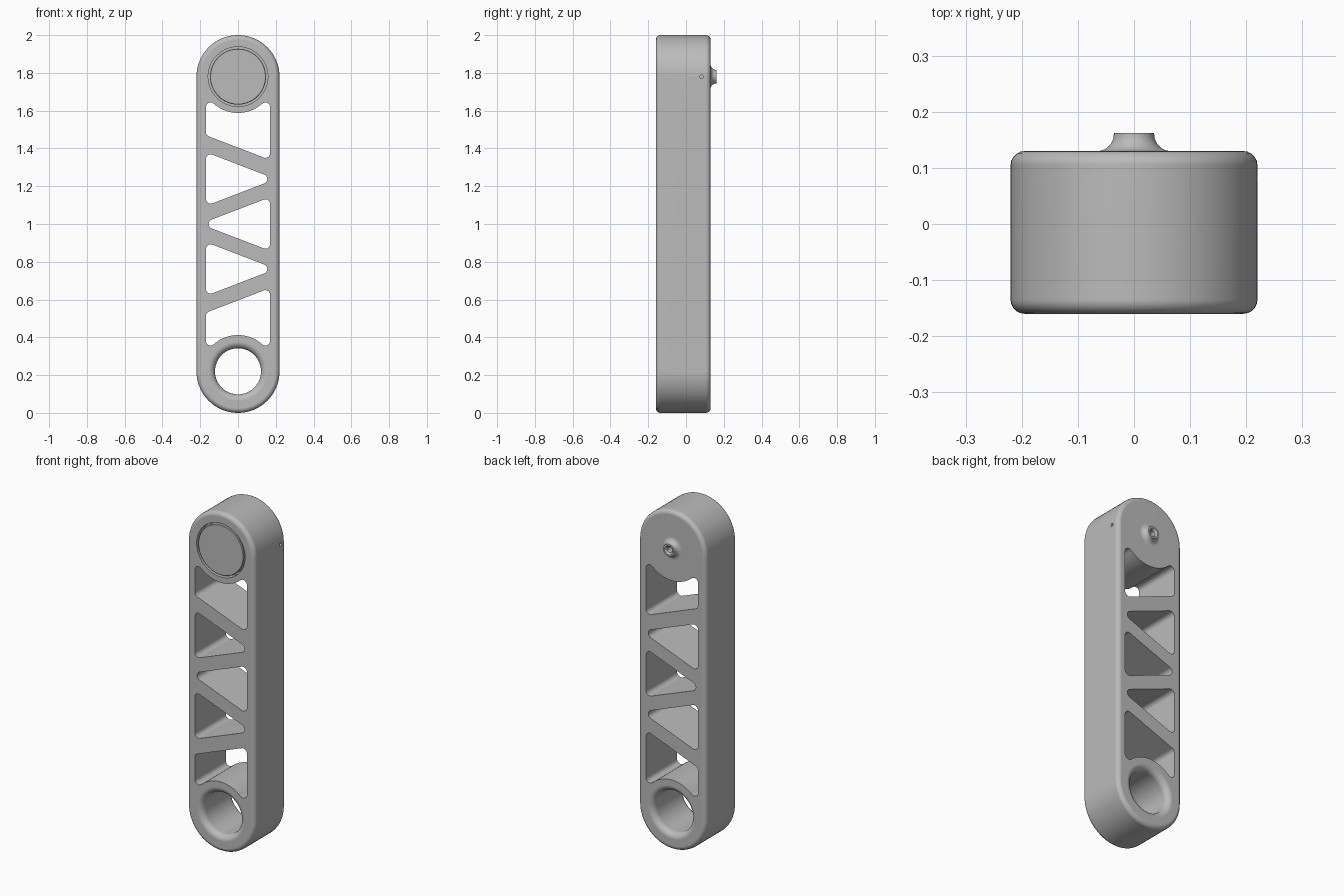
import bpy, bmesh
from math import pi, sin, cos, sqrt, atan2, radians
from mathutils import Vector, Matrix

cube = bpy.data.objects.get("Cube")
if cube:
    bpy.data.objects.remove(cube, do_unlink=True)

FRONT, BACK = -0.16, 0.13        # depth of the arm
RAD, LOW, HIGH = 0.22, 0.22, 1.78  # end radius and end centres
WALL, FIL, HUB = 0.17, 0.025, 0.192

grey = bpy.data.materials.new("plain grey")
grey.use_nodes = True
colour = (0.5, 0.5, 0.5, 1)
grey.diffuse_color = colour
grey.node_tree.nodes["Principled BSDF"].inputs["Base Color"].default_value = colour


def finish(name, bm):
    bmesh.ops.recalc_face_normals(bm, faces=bm.faces)
    mesh = bpy.data.meshes.new(name)
    bm.to_mesh(mesh)
    bm.free()
    mesh.materials.append(grey)
    obj = bpy.data.objects.new(name, mesh)
    bpy.context.collection.objects.link(obj)
    return obj


def arc(cx, cz, r, a0, a1, n=8):
    return [(cx + r * cos(a0 + (a1 - a0) * i / n),
             cz + r * sin(a0 + (a1 - a0) * i / n)) for i in range(n + 1)]


def fillet(before, corner, after, r=FIL):
    """Rounded corner between two straight edges."""
    p = Vector(corner)
    u = (Vector(before) - p).normalized()
    v = (Vector(after) - p).normalized()
    half = u.angle(v) / 2
    c = p + (u + v).normalized() * r / sin(half)
    t0, t1 = p + u * r / abs(sin(half) / cos(half)) - c, p + v * r / abs(sin(half) / cos(half)) - c
    a0, a1 = atan2(t0.y, t0.x), atan2(t1.y, t1.x)
    sweep = (a1 - a0 + pi) % (2 * pi) - pi
    return arc(c.x, c.y, r, a0, a0 + sweep)


def prism(name, outline, y0, y1, bevel=0):
    """Extrude an x-z outline along y, optionally rounding both rims."""
    bm = bmesh.new()
    face = bm.faces.new([bm.verts.new((x, y0, z)) for x, z in outline])
    ext = bmesh.ops.extrude_face_region(bm, geom=[face])["geom"]
    for v in ext:
        if isinstance(v, bmesh.types.BMVert):
            v.co.y = y1
    if bevel:
        rims = [e for e in bm.edges if abs(e.verts[0].co.y - e.verts[1].co.y) < 1e-5]
        bmesh.ops.bevel(bm, geom=rims, offset=bevel, segments=5, profile=0.5, affect='EDGES')
    return finish(name, bm)


def lathe(name, profile, cz, steps=64):
    """Turn an (r, y) profile around the y direction at height cz."""
    bm = bmesh.new()
    verts = [bm.verts.new((r, y, cz)) for r, y in profile]
    edges = [bm.edges.new(pair) for pair in zip(verts, verts[1:])]
    bmesh.ops.spin(bm, geom=verts + edges, cent=(0, 0, cz), axis=(0, 1, 0),
                   angle=2 * pi, steps=steps)
    bmesh.ops.remove_doubles(bm, verts=bm.verts, dist=1e-5)
    return finish(name, bm)


def smooth(obj):
    bpy.ops.object.select_all(action='DESELECT')
    obj.select_set(True)
    bpy.context.view_layer.objects.active = obj
    bpy.ops.object.shade_smooth_by_angle(angle=radians(35))


# arm: a long rounded block
outline = arc(0, HIGH, RAD, 0, pi, 32) + arc(0, LOW, RAD, pi, 2 * pi, 32)
arm = prism("arm", outline, FRONT, BACK, 0.025)
cutters = []

# triangular lightening pockets, alternating sides
for i, zc in enumerate((1.238, 1.0, 0.762)):
    side = -1 if i % 2 == 0 else 1
    tri = [(side * WALL, zc + 0.142), (side * WALL, zc - 0.142), (-side * 0.2, zc)]
    pts = []
    for k in range(3):
        pts += fillet(tri[k - 1], tri[k], tri[(k + 1) % 3])
    cutters.append(prism("pocket_cutter", pts, -0.3, 0.3))

# end pockets, each curving round its hub
cx = WALL - FIL
drop = sqrt((HUB + FIL) ** 2 - cx ** 2)
left, right = (-WALL, 1.47), (WALL, 1.339)
tilt = atan2(drop, cx)
end = (fillet((-WALL, 1.6), left, right) + fillet(left, right, (WALL, 1.6))
       + arc(cx, HIGH - drop, FIL, 0, pi - tilt)
       + arc(0, HIGH, HUB, -tilt, tilt - pi, 20)[1:-1]
       + arc(-cx, HIGH - drop, FIL, tilt, pi))
cutters.append(prism("pocket_cutter", end, -0.3, 0.3))
cutters.append(prism("pocket_cutter", [(x, 2 - z) for x, z in end], -0.3, 0.3))

# lower bore with rounded lips
BORE, LIP = 0.122, 0.035
front_lip = [(BORE + LIP - r, FRONT + LIP + y) for r, y in
             arc(0, 0, LIP, -pi / 2, 0, 6)]
back_lip = [(BORE + LIP - r, BACK - LIP + y) for r, y in
            arc(0, 0, LIP, 0, pi / 2, 6)]
rim = BORE + LIP
cutters.append(lathe("bore_cutter", [(0, -0.3), (rim, -0.3)] + front_lip + back_lip
                     + [(rim, 0.3), (0, 0.3)], LOW))

# recess for the disc, socket for the boss, side pin hole
cutters.append(lathe("recess_cutter", [(0, -0.3), (0.158, -0.3), (0.158, FRONT + 0.04),
                                       (0, FRONT + 0.04)], HIGH))
cutters.append(lathe("socket_cutter", [(0, 0.3), (0.026, 0.3), (0.026, 0.06), (0, 0.06)], HIGH))
bm = bmesh.new()
bmesh.ops.create_cone(bm, cap_ends=True, segments=16, radius1=0.009, radius2=0.009, depth=0.1,
                      matrix=Matrix.Translation((0.22, 0.082, HIGH)) @ Matrix.Rotation(pi / 2, 4, 'Y'))
cutters.append(finish("pin_hole_cutter", bm))

# apply the cuts
for cutter in cutters:
    mod = arm.modifiers.new("cut", 'BOOLEAN')
    mod.operation, mod.solver, mod.object = 'DIFFERENCE', 'EXACT', cutter
bpy.context.view_layer.objects.active = arm
for mod in list(arm.modifiers):
    bpy.ops.object.modifier_apply(modifier=mod.name)
for cutter in cutters:
    bpy.data.objects.remove(cutter, do_unlink=True)

# front disc sitting in its recess
disc = lathe("front_disc", [(0, FRONT), (0.145, FRONT), (0.148, FRONT + 0.003),
                            (0.148, FRONT + 0.045), (0, FRONT + 0.045)], HIGH)

# flared boss on the back with a countersunk bore
flare = arc(0.066, BACK + 0.03, 0.03, -pi / 2, -pi, 8)
boss = lathe("back_boss", [(0, 0.065), (0.024, 0.065), (0.024, 0.12), (0.066, 0.12)] + flare
             + [(0.036, 0.162), (0.026, 0.162), (0.017, 0.152), (0.017, 0.08), (0, 0.08)], HIGH, 48)

for part in (arm, disc, boss):
    smooth(part)
weighted = arm.modifiers.new("even_shading", 'WEIGHTED_NORMAL')
weighted.keep_sharp = True
